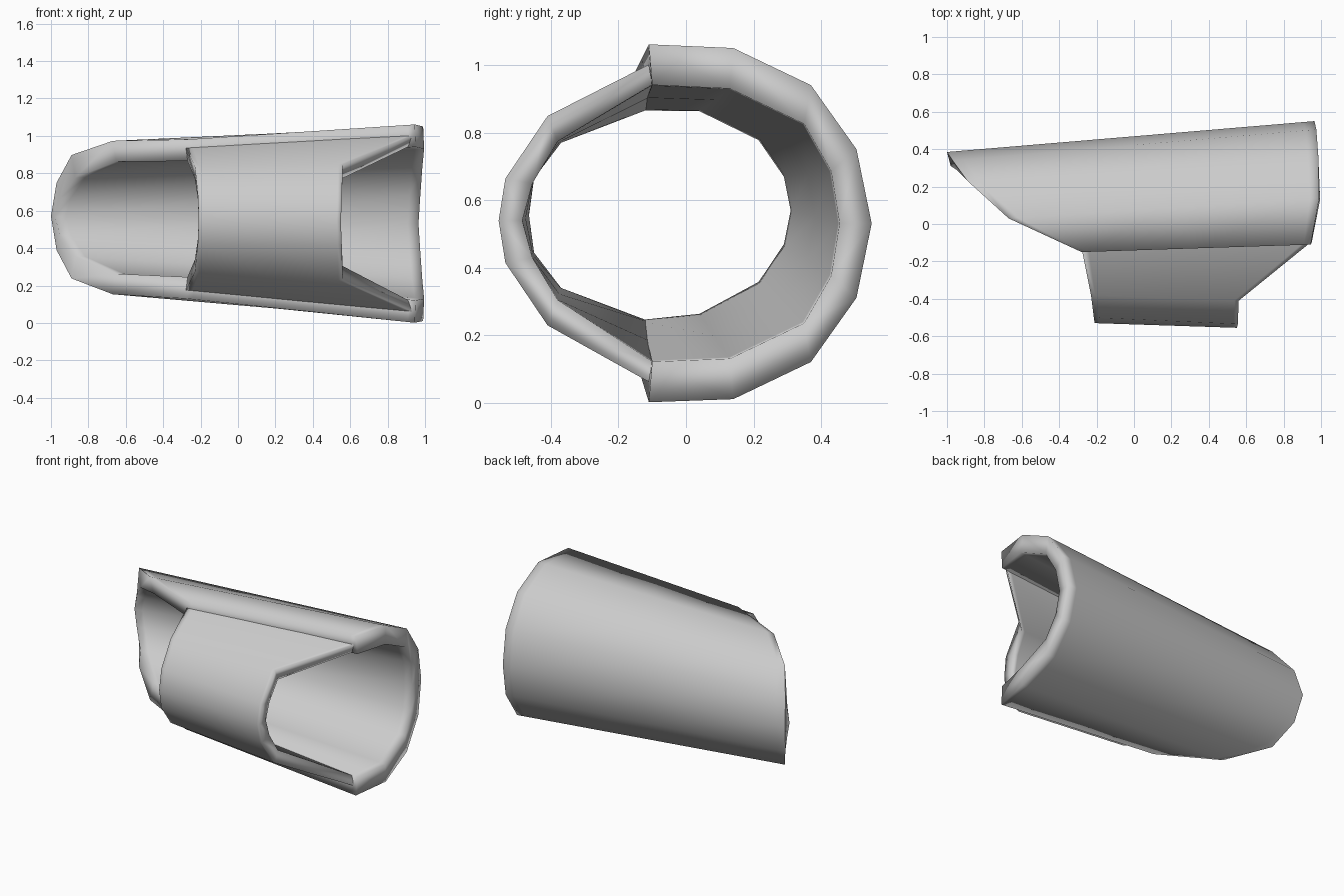
import bpy, bmesh, math
from mathutils import Vector

cube = bpy.data.objects.get("Cube")
if cube:
    bpy.data.objects.remove(cube, do_unlink=True)

grey = bpy.data.materials.new("light grey")
grey.use_nodes = True
colour = (0.6, 0.6, 0.6, 1)
grey.diffuse_color = colour
grey.node_tree.nodes["Principled BSDF"].inputs["Base Color"].default_value = colour


def mirrored(half):
    """Turn (x, y, half height) points into a full arc, top to bottom."""
    def place(x, y, height):
        return Vector((x, y, 0.55 - 0.02 * x + height))
    top = [place(x, y, h) for x, y, h in half]
    bottom = [place(x, y, -h) for x, y, h in reversed(half[:-1])]
    return top + bottom


def curved_wall(name, outer_narrow, outer_wide, inner_narrow, inner_wide):
    """Loft a closed wall section from the narrow end to the wide end."""
    start = mirrored(outer_narrow) + mirrored(inner_narrow)[::-1]
    end = mirrored(outer_wide) + mirrored(inner_wide)[::-1]
    count = len(start)
    half = count // 2
    bm = bmesh.new()
    # Extra loops beside each rim keep the long faces evenly shaded
    rings = [[bm.verts.new(a.lerp(b, t)) for a, b in zip(start, end)]
             for t in (0, 0.03, 0.5, 0.97, 1)]
    for ring, following in zip(rings, rings[1:]):
        for i in range(count):
            j = (i + 1) % count
            bm.faces.new((ring[i], ring[j], following[j], following[i]))
    # Rims joining outer and inner surfaces
    for ring in (rings[0], rings[-1]):
        for i in range(half - 1):
            bm.faces.new((ring[i], ring[i + 1],
                          ring[count - 2 - i], ring[count - 1 - i]))
    bmesh.ops.recalc_face_normals(bm, faces=bm.faces)
    mesh = bpy.data.meshes.new(name)
    bm.to_mesh(mesh)
    bm.free()
    mesh.materials.append(grey)
    obj = bpy.data.objects.new(name, mesh)
    bpy.context.collection.objects.link(obj)
    bpy.ops.object.select_all(action='DESELECT')
    obj.select_set(True)
    bpy.context.view_layer.objects.active = obj
    bpy.ops.object.shade_smooth_by_angle(angle=math.radians(100))
    return obj


# Large back shell with a slanted narrow end
curved_wall(
    "back_shell",
    outer_narrow=[(-.28, -.15, .425), (-.67, .03, .41), (-.89, .23, .33),
                  (-.97, .34, .18), (-1, .385, 0)],
    outer_wide=[(.945, -.11, .53), (.99, .14, .52), (.985, .37, .41),
                (.975, .505, .22), (.965, .55, 0)],
    inner_narrow=[(-.26, -.13, .31), (-.65, .04, .3), (-.87, .215, .21),
                  (-.95, .29, .1), (-.98, .31, 0)],
    inner_wide=[(.95, -.1, .41), (.995, .13, .4), (.985, .35, .295),
                (.975, .43, .155), (.965, .455, 0)])

# Shorter front plate closing the tube, cut back at the wide end
curved_wall(
    "front_plate",
    outer_narrow=[(-.28, -.13, .385), (-.23, -.38, .28),
                  (-.215, -.5, .13), (-.21, -.53, 0)],
    outer_wide=[(.93, -.11, .47), (.56, -.41, .31),
                (.555, -.535, .125), (.55, -.555, 0)],
    inner_narrow=[(-.27, -.12, .31), (-.23, -.37, .215),
                  (-.215, -.45, .11), (-.21, -.465, 0)],
    inner_wide=[(.91, -.1, .41), (.56, -.38, .235),
                (.55, -.455, .11), (.545, -.485, 0)])
